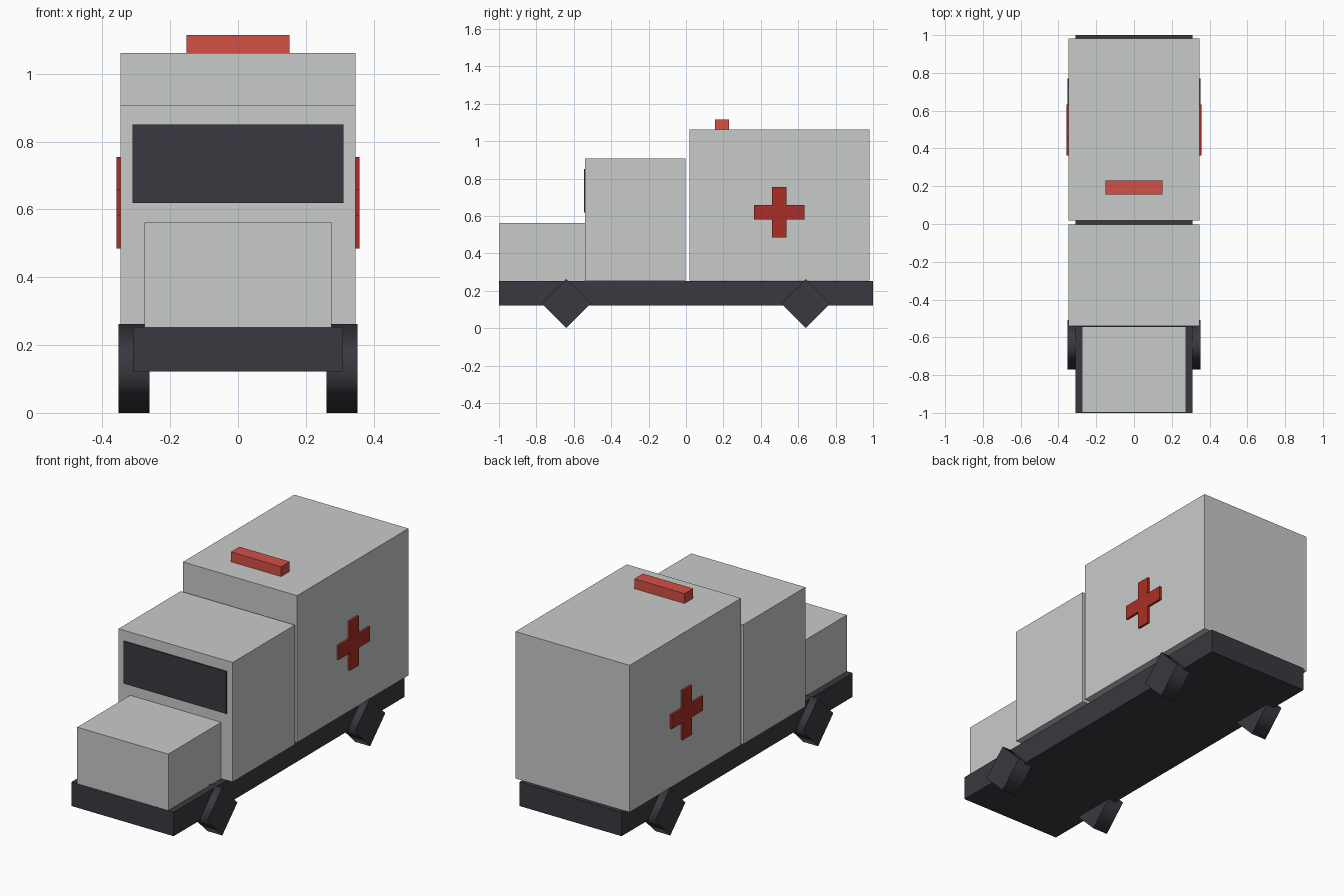
import bpy
import bmesh
from math import pi
from mathutils import Matrix, Vector

cube = bpy.data.objects.get("Cube")
if cube:
    bpy.data.objects.remove(cube, do_unlink=True)


def material(name, rgb):
    mat = bpy.data.materials.new(name)
    mat.use_nodes = True
    colour = (*rgb, 1)
    mat.diffuse_color = colour
    mat.node_tree.nodes["Principled BSDF"].inputs["Base Color"].default_value = colour
    return mat


pale_grey = material("pale grey", (0.58, 0.60, 0.59))
charcoal = material("charcoal", (0.042, 0.040, 0.050))
beacon_red = material("beacon red", (0.66, 0.08, 0.06))
cross_red = material("cross red", (0.40, 0.028, 0.019))


def add_object(name, bm, mat):
    bmesh.ops.recalc_face_normals(bm, faces=bm.faces)
    mesh = bpy.data.meshes.new(name)
    bm.to_mesh(mesh)
    bm.free()
    mesh.materials.append(mat)
    obj = bpy.data.objects.new(name, mesh)
    bpy.context.collection.objects.link(obj)
    return obj


def box(name, x, y, z, mat):
    """Box from (min, max) ranges along each axis."""
    low, high = Vector((x[0], y[0], z[0])), Vector((x[1], y[1], z[1]))
    bm = bmesh.new()
    bmesh.ops.create_cube(bm, size=1, matrix=Matrix.Translation((low + high) / 2)
                          @ Matrix.Diagonal((*(high - low), 1)))
    return add_object(name, bm, mat)


def cross(name, side):
    """Plus-shaped badge extruded out of the body side."""
    arm, half = 0.135, 0.039
    corner = [(half, arm), (half, half), (arm, half)]
    points = []
    for _ in range(4):
        points += corner
        corner = [(v, -u) for u, v in corner]
    bm = bmesh.new()
    verts = [bm.verts.new((side * 0.34, 0.498 + u, 0.62 + v)) for u, v in points]
    face = bm.faces.new(verts)
    result = bmesh.ops.extrude_face_region(bm, geom=[face])
    moved = [g for g in result["geom"] if isinstance(g, bmesh.types.BMVert)]
    bmesh.ops.translate(bm, verts=moved, vec=(side * 0.018, 0, 0))
    return add_object(name, bm, cross_red)


def wheel(name, side, y):
    """Four-sided wheel standing on a corner, rounded shading on its tread."""
    radius = 0.131
    bm = bmesh.new()
    bmesh.ops.create_cone(bm, cap_ends=True, segments=4, radius1=radius,
                          radius2=radius, depth=0.092,
                          matrix=Matrix.Translation((side * 0.307, y, radius))
                          @ Matrix.Rotation(pi / 2, 4, "Y"))
    bm.normal_update()
    for face in bm.faces:
        face.smooth = abs(face.normal.x) < 0.5
    for edge in bm.edges:
        edge.smooth = all(face.smooth for face in edge.link_faces)
    return add_object(name, bm, charcoal)


# Chassis and bodywork
box("chassis", (-0.31, 0.31), (-1, 1), (0.122, 0.253), charcoal)
box("hood", (-0.276, 0.276), (-0.998, -0.53), (0.253, 0.562), pale_grey)
box("cab", (-0.346, 0.346), (-0.54, -0.002), (0.253, 0.908), pale_grey)
box("rear_body", (-0.346, 0.346), (0.018, 0.982), (0.256, 1.061), pale_grey)

# Fittings
box("windshield", (-0.311, 0.311), (-0.546, -0.538), (0.619, 0.851), charcoal)
box("roof_beacon", (-0.152, 0.152), (0.156, 0.23), (1.058, 1.115), beacon_red)

# Mirrored badges and wheels
for side, label in ((1, "left"), (-1, "right")):
    cross(f"{label}_cross", side)
    for y, end in ((-0.64, "front"), (0.64, "rear")):
        wheel(f"{end}_{label}_wheel", side, y)
